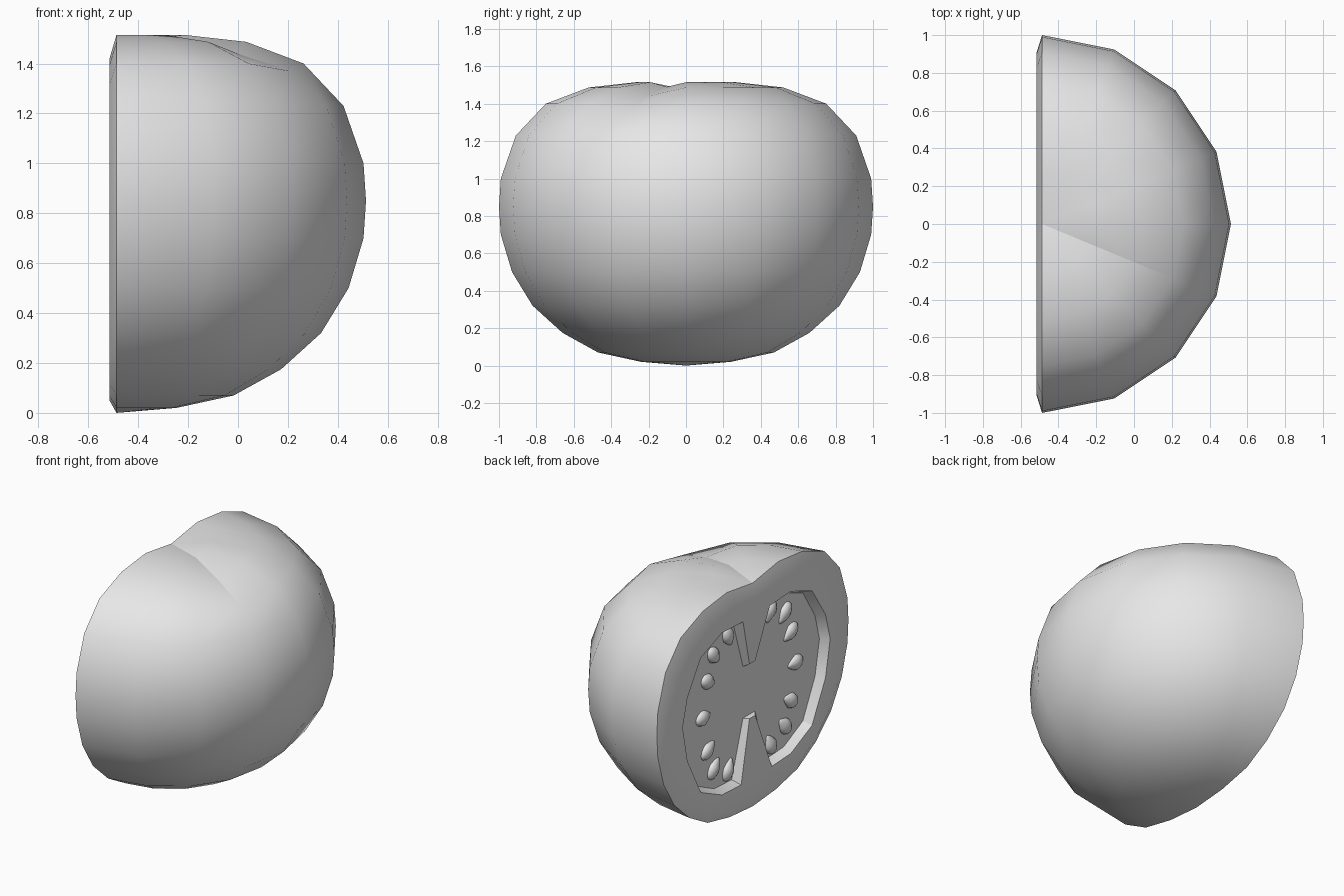
import bpy, bmesh, math
from mathutils import Vector

cube = bpy.data.objects.get("Cube")
if cube:
    bpy.data.objects.remove(cube, do_unlink=True)

grey = bpy.data.materials.new("plain grey")
grey.use_nodes = True
grey.diffuse_color = (0.8, 0.8, 0.8, 1)
grey.node_tree.nodes["Principled BSDF"].inputs["Base Color"].default_value = (0.8, 0.8, 0.8, 1)

CUT_X, FACE_X, FLOOR_X, MID_Z = -0.487, -0.515, -0.46, 0.76


def make_object(name, bm, angle):
    bmesh.ops.recalc_face_normals(bm, faces=bm.faces)
    mesh = bpy.data.meshes.new(name)
    bm.to_mesh(mesh)
    bm.free()
    mesh.materials.append(grey)
    ob = bpy.data.objects.new(name, mesh)
    bpy.context.collection.objects.link(ob)
    bpy.ops.object.select_all(action='DESELECT')
    ob.select_set(True)
    bpy.context.view_layer.objects.active = ob
    bpy.ops.object.shade_smooth_by_angle(angle=math.radians(angle))
    return ob


def bridge(bm, a, b):
    for i in range(len(a)):
        j = (i + 1) % len(a)
        bm.faces.new((a[i], a[j], b[j], b[i]))


def loop_edges(bm, loop):
    found = []
    for i, v in enumerate(loop):
        w = loop[(i + 1) % len(loop)]
        found.append(bm.edges.get((v, w)) or bm.edges.new((v, w)))
    return found


# Rounded skin: half a lathe, (radius, height) from bottom to top
profile = [(.24, .02), (.47, .07), (.66, .175), (.82, .32), (.93, .5), (.99, .7), (1, .85),
           (.99, 1.0), (.91, 1.23), (.75, 1.4), (.52, 1.487), (.27, 1.515)]
dip = {.75: .03, .52: .045, .27: .025}   # crease running out from the stem
STEPS, CREASE = 8, 3
bm = bmesh.new()
bottom = bm.verts.new((CUT_X, 0, 0))
top = bm.verts.new((CUT_X, 0, 1.475))
columns = []
for k in range(STEPS + 1):
    a = math.pi * (k / STEPS - 0.5)
    columns.append([bm.verts.new((CUT_X + r * math.cos(a), r * math.sin(a),
                                  z - (dip.get(r, 0) if k == CREASE else 0)))
                    for r, z in profile])
for c, d in zip(columns, columns[1:]):
    bm.faces.new((bottom, d[0], c[0]))
    bm.faces.new((top, c[-1], d[-1]))
    for i in range(len(profile) - 1):
        bm.faces.new((c[i], d[i], d[i + 1], c[i + 1]))
crease = columns[CREASE][-3:] + [top]
for v, w in zip(crease, crease[1:]):
    bm.edges.get((v, w)).smooth = False

# Chamfered rim of the cut side
rim = [bottom] + columns[-1] + [top] + columns[0][::-1]
face_rim = [bm.verts.new((FACE_X, v.co.y * 0.91, 0.05 + 0.904 * v.co.z)) for v in rim]
bridge(bm, rim, face_rim)

# Hollow seed chambers, joined at the core between two tapering walls
half = [(.03, .95), (.14, 1.28), (.36, 1.29), (.58, 1.21), (.72, 1.0), (.77, .82),
        (.72, .58), (.58, .32), (.36, .22), (.16, .21), (.03, .59)]
outline = half + [(-y, z) for y, z in reversed(half)]
edge, floor = [], []
for y, z in outline:
    tip = abs(y) < 0.05
    edge.append(bm.verts.new((-0.485 if tip else FACE_X, y, z)))
    floor.append(bm.verts.new((FLOOR_X, y * 0.91 + math.copysign(0.035, y),
                               MID_Z + (z - MID_Z) * 0.95)))
bridge(bm, edge, floor)
bm.faces.new(floor)
bmesh.ops.triangle_fill(bm, use_beauty=True,
                        edges=loop_edges(bm, face_rim) + loop_edges(bm, edge))
make_object("halved_fruit", bm, 30)

# Seeds: teardrops pointing to the core
seeds = [(.22, 1.2), (.37, 1.13), (.43, .98), (.48, .76), (.43, .53), (.37, .385), (.22, .32)]
for side, label in ((1, "back"), (-1, "front")):
    for n, (y, z) in enumerate(seeds):
        bm = bmesh.new()
        bmesh.ops.create_uvsphere(bm, u_segments=10, v_segments=8, radius=1)
        here = Vector((FLOOR_X, side * y, z))
        inward = (Vector((FLOOR_X, 0, MID_Z)) - here).normalized()
        across = inward.cross(Vector((1, 0, 0)))
        for v in bm.verts:
            p = v.co.copy()
            taper = 1 - 0.5 * max(p.z, 0)
            v.co = (here + inward * p.z * 0.075 + across * p.y * 0.05 * taper
                    + Vector((p.x * 0.035 * taper, 0, 0)))
        make_object(f"{label}_seed_{n + 1}", bm, 60)
